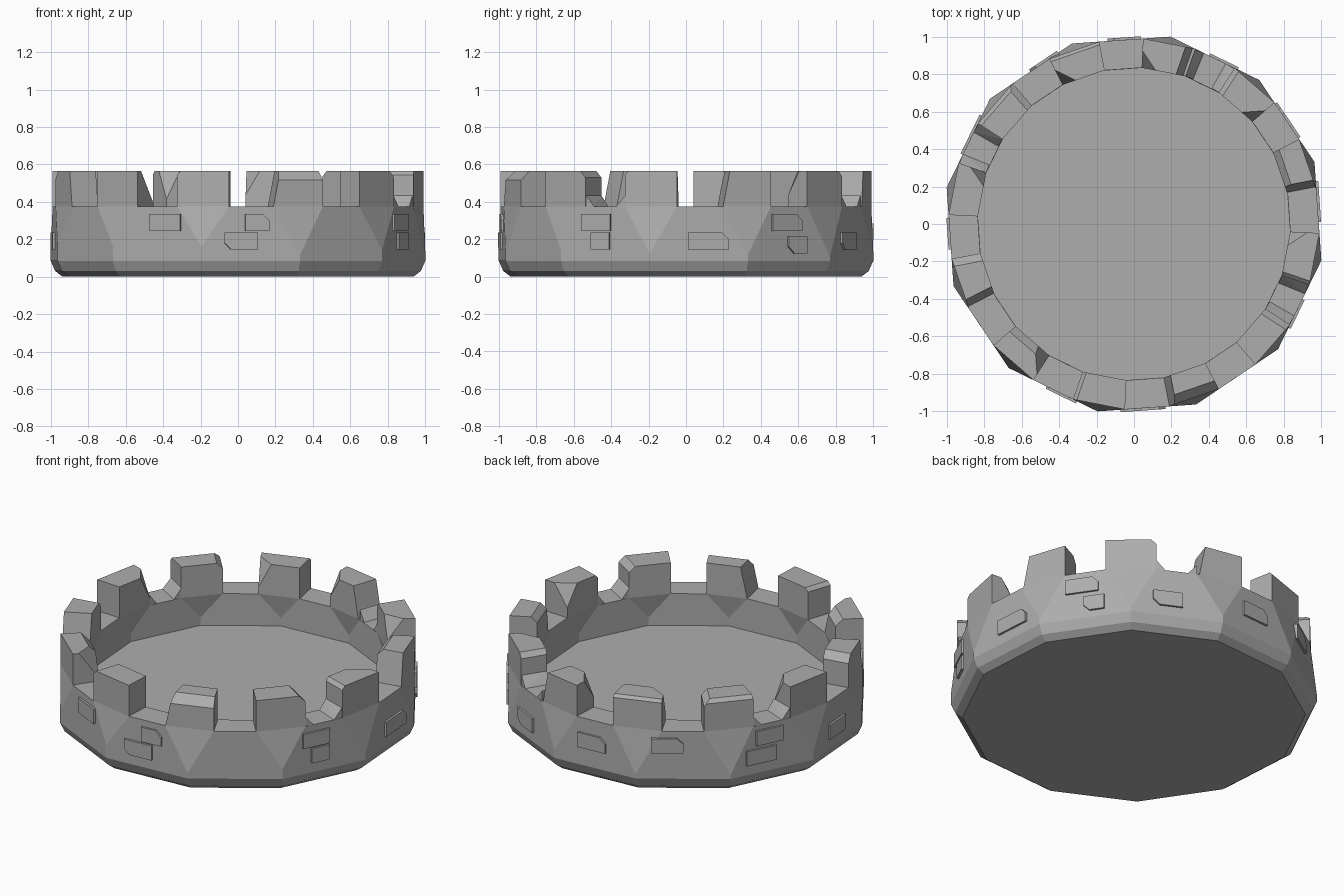
import bpy, bmesh, random
from math import cos, sin, radians
from mathutils import Vector

random.seed(4)
if "Cube" in bpy.data.objects:
    bpy.data.objects.remove(bpy.data.objects["Cube"])

SIDES, TURN, HALF = 12, 19, 8.2
RIM, TOP, FLOOR = 0.375, 0.565, 0.18
OUT, INN = 0.992, 0.836

stone = bpy.data.materials.new("grey_stone")
stone.use_nodes = True
GREY = (0.42, 0.42, 0.42, 1)
stone.diffuse_color = GREY
stone.node_tree.nodes["Principled BSDF"].inputs["Base Color"].default_value = GREY


def polar(r, deg, z):
    return Vector((r * cos(radians(deg)), r * sin(radians(deg)), z))


def finish(name, bm):
    bmesh.ops.recalc_face_normals(bm, faces=bm.faces)
    mesh = bpy.data.meshes.new(name)
    bm.to_mesh(mesh)
    bm.free()
    mesh.materials.append(stone)
    obj = bpy.data.objects.new(name, mesh)
    bpy.context.collection.objects.link(obj)
    return obj


def hull(points):
    bm = bmesh.new()
    for p in points:
        bm.verts.new(p)
    bmesh.ops.convex_hull(bm, input=bm.verts)
    bmesh.ops.dissolve_limit(bm, angle_limit=0.01, verts=bm.verts, edges=bm.edges)
    return bm


def chip(bm, deg, normal, depth):
    """Slice a solid; normal is (outward, counter-clockwise, up)."""
    r, t, z = normal
    n = (polar(r, deg, z) + polar(t, deg + 90, 0)).normalized()
    far = max(bm.verts, key=lambda v: v.co.dot(n)).co
    cut = bmesh.ops.bisect_plane(bm, geom=bm.verts[:] + bm.edges[:] + bm.faces[:],
                                 plane_co=far - n * depth, plane_no=n, clear_outer=True)
    edges = [e for e in cut["geom_cut"] if isinstance(e, bmesh.types.BMEdge)]
    bmesh.ops.contextual_create(bm, geom=edges)


# Wall: twelve-sided base whose corners widen into facets under the battlements
bm = bmesh.new()
angles = [TURN + 360 / SIDES * i for i in range(SIDES)]


def ring(r, z):
    return [bm.verts.new(polar(r, a, z)) for a in angles]


def split_ring(r, z):
    return [(bm.verts.new(polar(r, a - HALF, z)), bm.verts.new(polar(r, a + HALF, z)))
            for a in angles]


def bridge(low, high):
    for i in range(SIDES):
        j = (i + 1) % SIDES
        bm.faces.new((low[i], low[j], high[j], high[i]))


def facet(low, apex, high):
    for i in range(SIDES):
        j = (i + 1) % SIDES
        bm.faces.new((low[i], low[j], apex[j], high[j][0], high[i][1], apex[i]))
        bm.faces.new((apex[i], high[i][1], high[i][0]))


base, lip, foot, apex = ring(0.955, 0), ring(0.995, 0.03), ring(1.02, 0.085), ring(1.02, 0.12)
for v in apex:
    v.co.z = random.uniform(0.1, 0.18)
rim_out, rim_in = split_ring(OUT, RIM), split_ring(INN, RIM)
floor, inner_apex = ring(0.858, FLOOR), ring(0.858, FLOOR + 0.05)
bm.faces.new(base)
bridge(base, lip)
bridge(lip, foot)
facet(foot, apex, rim_out)
facet(floor, inner_apex, rim_in)
bm.faces.new(floor)
for i in range(SIDES):
    j = (i + 1) % SIDES
    bm.faces.new((rim_out[i][0], rim_out[i][1], rim_in[i][1], rim_in[i][0]))
    bm.faces.new((rim_out[i][1], rim_out[j][0], rim_in[j][0], rim_in[i][1]))
finish("wall", bm)

# Battlements, each weathered by its own slices
LEFT, RIGHT = (-0.14, 1, 0.2), (-0.14, -1, 0.2)
LEFT_TOP, RIGHT_TOP = (-0.14, 1, 1), (-0.14, -1, 1)
OUTER, INNER = (1, 0, 1), (-1, 0, 1)
wear = [
    [(RIGHT, 0.05), (INNER, 0.025)],
    [(LEFT_TOP, 0.02), ((-1, -1, 0.6), 0.05)],
    [(RIGHT, 0.05), ((-1, 1, 0.6), 0.05)],
    [((-1, 1, 0.5), 0.05), (OUTER, 0.012)],
    [(RIGHT_TOP, 0.025), (OUTER, 0.015)],
    [((-1, -1, 0.5), 0.05)],
    [(LEFT, 0.05), (RIGHT_TOP, 0.03)],
    [(INNER, 0.03), ((-1, 1, 0.6), 0.05)],
    [(RIGHT_TOP, 0.015)],
    [(OUTER, 0.035), (RIGHT, 0.04)],
    [(LEFT_TOP, 0.025)],
    [((-1, 1, 0.6), 0.05), (RIGHT_TOP, 0.015)],
]
for a, slices in zip(angles, wear):
    bm = hull([polar(r, a + s * HALF, z) for r in (INN, OUT) for s in (-1, 1) for z in (RIM, TOP)])
    for normal, depth in slices:
        chip(bm, a, normal, depth)
    finish("battlement", bm)

# Rubble wedges in the corners of some gaps
for corner in (1, 4, 10):
    a = angles[corner] + HALF
    for s, start in ((1, a), (-1, a + 30 - 2 * HALF)):
        finish("gap_wedge", hull([p for r in (INN, OUT - 0.004) for p in (
            polar(r, start, RIM), polar(r, start + 3 * s, RIM), polar(r, start, RIM + 0.06))]))

# Raised bricks: angle, height, width, clipped corner
bricks = [(-113, 0.29, 0.18, 0), (-84, 0.29, 0.13, 1), (-89, 0.19, 0.18, -1),
          (-29, 0.29, 0.17, 0), (-27.5, 0.19, 0.11, 0), (7, 0.19, 0.22, 1),
          (33, 0.29, 0.19, 1), (37, 0.17, 0.12, -1), (61, 0.19, 0.17, -1),
          (93, 0.24, 0.18, 1), (119, 0.29, 0.18, 1), (153, 0.3, 0.17, 0),
          (150, 0.19, 0.19, 0), (183, 0.19, 0.17, 0)]
for a, z, w, clip in bricks:
    # find the flat side this brick lies on
    mid = TURN + 15 + 30 * round((a - TURN - 15) / 30)
    t = 0.985 * sin(radians(a - mid)) / cos(radians(a - mid))
    bm = hull([polar(r, mid, z + dz) + polar(t + dt, mid + 90, 0)
               for r in (0.95, 0.998) for dt in (-w / 2, w / 2) for dz in (-0.045, 0.045)])
    if clip:
        chip(bm, mid, (0, clip, clip), 0.025)
    finish("brick", bm)
